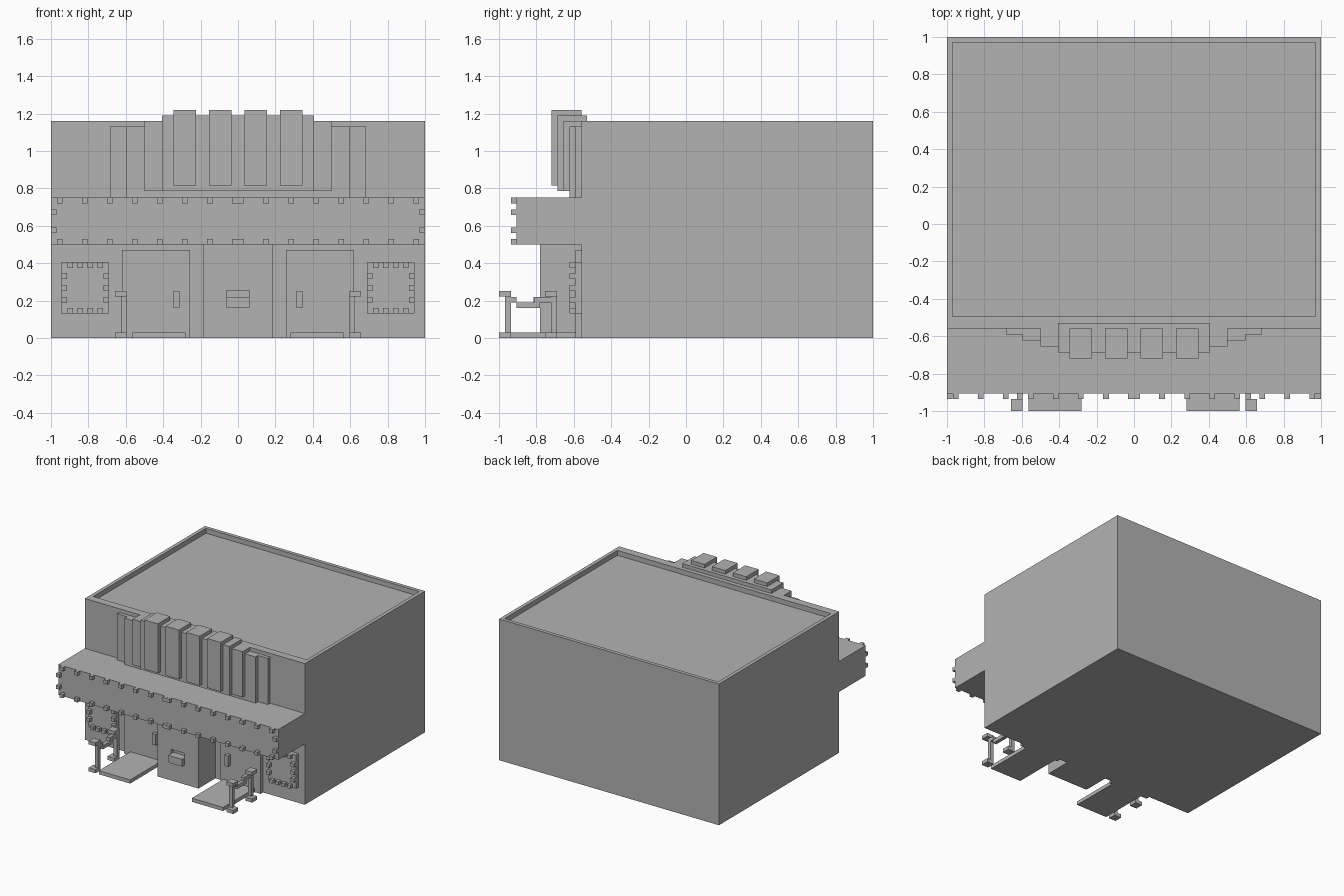
import bpy
import bmesh
from mathutils import Matrix, Vector

if "Cube" in bpy.data.objects:
    bpy.data.objects.remove(bpy.data.objects["Cube"], do_unlink=True)

GREY = (0.45, 0.45, 0.45, 1.0)
grey = bpy.data.materials.new("plain grey")
grey.use_nodes = True
grey.diffuse_color = GREY
grey.node_tree.nodes["Principled BSDF"].inputs["Base Color"].default_value = GREY

TOOTH = 0.03
WALL = -0.56      # front wall plane


def boxes(name, spans):
    """One object made of boxes given as (x range, y range, z range)."""
    bm = bmesh.new()
    for span in spans:
        lo = Vector([min(s) for s in span])
        hi = Vector([max(s) for s in span])
        size = Matrix.Diagonal((*(hi - lo), 1))
        bmesh.ops.create_cube(bm, size=1, matrix=Matrix.Translation((lo + hi) / 2) @ size)
    mesh = bpy.data.meshes.new(name)
    bm.to_mesh(mesh)
    bm.free()
    mesh.materials.append(grey)
    obj = bpy.data.objects.new(name, mesh)
    bpy.context.collection.objects.link(obj)
    return obj


def both_sides(spans):
    return spans + [((-x[1], -x[0]), y, z) for x, y, z in spans]


def cut(obj, span):
    """Carve a box out of an object, then discard the cutter."""
    cutter = boxes("cutter", [span])
    cutter.hide_render = True
    mod = obj.modifiers.new("recess", "BOOLEAN")
    mod.operation = "DIFFERENCE"
    mod.solver = "EXACT"
    mod.object = cutter
    graph = bpy.context.evaluated_depsgraph_get()
    mesh = bpy.data.meshes.new_from_object(obj.evaluated_get(graph))
    obj.modifiers.clear()
    obj.data = mesh
    bpy.data.objects.remove(cutter, do_unlink=True)


def tooth(x, z, back):
    h = TOOTH / 2
    return ((x - h, x + h), (back - TOOTH, back), (z - h, z + h))


def steps(a, b, n):
    return [a + (b - a) * i / (n - 1) for i in range(n)]


# Main hall with a sunken roof
hall = boxes("main_hall", [((-1, 1), (WALL, 1), (0, 1.16))])
cut(hall, ((-0.97, 0.97), (-0.495, 0.97), (1.12, 1.3)))

# Canopy and its row of bulbs
boxes("canopy", [((-1, 1), (-0.905, WALL), (0.5, 0.75))])
bulbs = [tooth(x, z, -0.905) for x in steps(0.016, 0.953, 8) for z in (0.515, 0.735)]
bulbs += [tooth(0.985, z, -0.905) for z in (0.577, 0.673)]
boxes("canopy_bulbs", both_sides(bulbs))

# Stepped sign above the canopy
for name, half, front, back, bottom, top in [
    ("sign_outer_step", 0.685, -0.59, WALL, 0.75, 1.13),
    ("sign_middle_step", 0.595, -0.622, WALL, 0.75, 1.13),
    ("sign_inner_step", 0.5, -0.655, WALL, 0.785, 1.16),
    ("sign_centre", 0.405, -0.687, -0.53, 0.785, 1.19),
]:
    boxes(name, [((-half, half), (front, back), (bottom, top))])
boxes("sign_panels", both_sides(
    [((x - 0.061, x + 0.061), (-0.72, WALL), (0.815, 1.22)) for x in (0.095, 0.285)]))

# Ticket booth with a window recess and a counter
booth = boxes("ticket_booth", [((-0.187, 0.187), (-0.78, WALL), (0, 0.5))])
cut(booth, ((-0.062, 0.062), (-0.9, -0.75), (0.2, 0.255)))
boxes("booth_counter", [((-0.062, 0.062), (-0.815, -0.75), (0.16, 0.22))])

# Doors, handles and entrance mats
boxes("doors", both_sides([((0.257, 0.62), (-0.592, WALL), (0, 0.47))]))
boxes("door_handles", both_sides([((0.313, 0.345), (-0.622, -0.59), (0.16, 0.25))]))
boxes("entrance_mats", both_sides([((0.28, 0.565), (-1, WALL), (0, 0.03))]))

# Poster boards framed with bulbs
left, right, low, high = 0.69, 0.943, 0.13, 0.405
boxes("poster_boards", both_sides([((left, right), (-0.592, WALL), (low, high))]))
frame = [tooth(x, z, -0.592) for x in steps(left + 0.047, right - 0.047, 4)
         for z in (low + 0.015, high - 0.015)]
frame += [tooth(x, z, -0.592) for x in (left + 0.015, right - 0.015)
          for z in steps(0.205, 0.33, 3)]
boxes("poster_bulbs", both_sides(frame))

# Barrier posts joined by a sagging rope
posts = []
for y in (-1, -0.755):
    posts += [((0.595, 0.657), (y, y + 0.064), z) for z in ((0, 0.03), (0.222, 0.25))]
    posts.append(((0.595, 0.625), (y + 0.033, y + 0.064), (0.03, 0.222)))
boxes("barrier_posts", both_sides(posts))
rope_x = (0.595, 0.625)
boxes("barrier_ropes", both_sides([
    (rope_x, (-0.936, -0.905), (0.19, 0.22)),
    (rope_x, (-0.905, -0.78), (0.16, 0.19)),
    (rope_x, (-0.812, -0.722), (0.19, 0.22)),
]))
